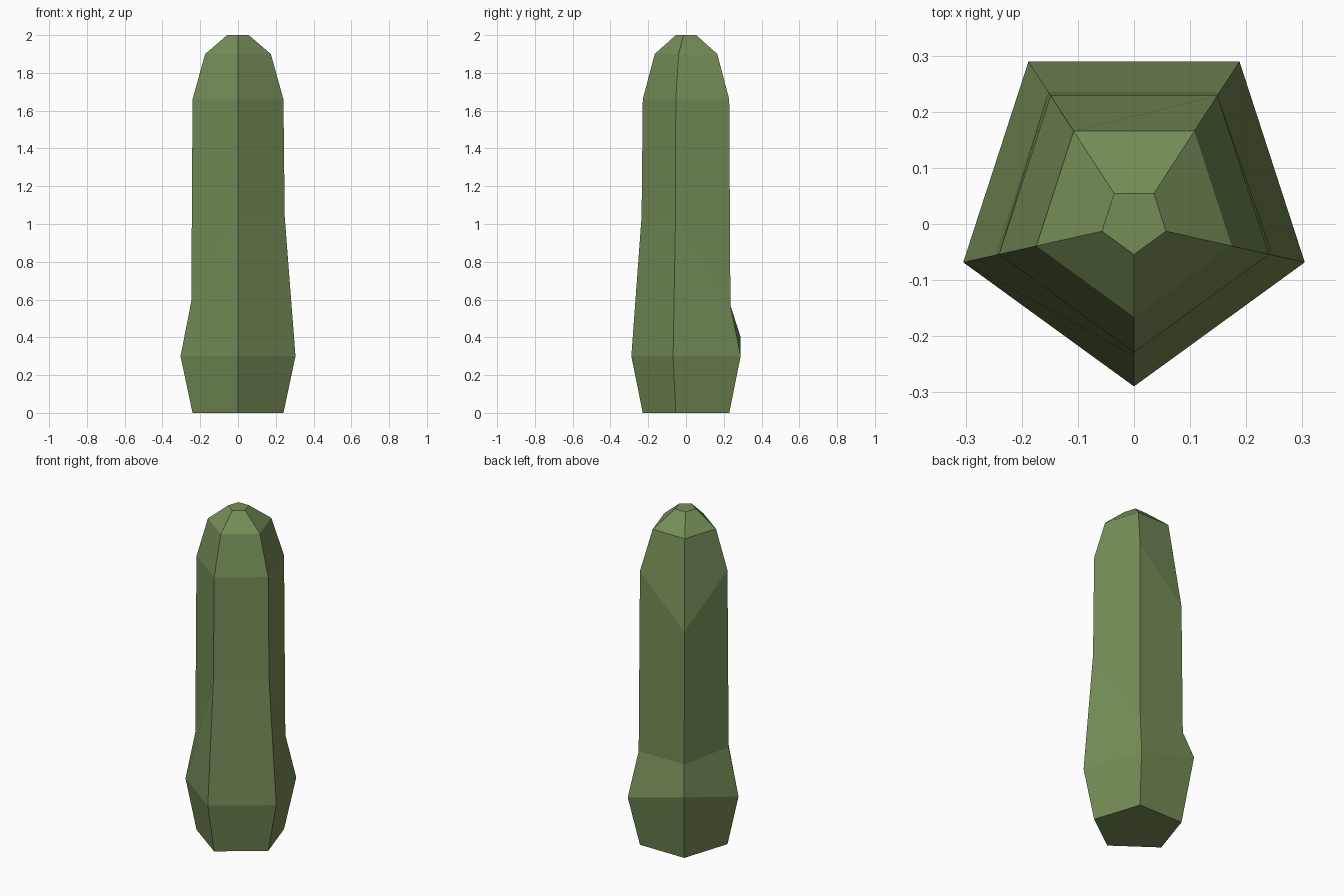
import bpy, bmesh
from math import sin, cos, radians

if "Cube" in bpy.data.objects:
    bpy.data.objects.remove(bpy.data.objects["Cube"])

SIDES = 5
# Rings from bottom to top: radius and the height at each corner
# (corner order: front, right, back right, back left, left)
rings = [
    (0.253, [0.0] * 5),
    (0.320, [0.3, 0.3, 0.3, 0.4, 0.3]),
    (0.260, [1.04, 1.04, 0.57, 0.57, 0.59]),
    (0.253, [1.66, 1.66, 1.66, 1.37, 1.66]),
    (0.183, [1.9] * 5),
    (0.060, [2.0] * 5),
]

# Five-sided cactus column, loft through the rings
bm = bmesh.new()
loops = []
for r, heights in rings:
    loop = []
    for i, z in enumerate(heights):
        a = radians(-90 + 360 / SIDES * i)
        loop.append(bm.verts.new((r * cos(a), r * (sin(a) + 0.0955), z)))
    loops.append(loop)
for low, high in zip(loops, loops[1:]):
    for i in range(SIDES):
        j = (i + 1) % SIDES
        bm.faces.new((low[i], low[j], high[j], high[i]))

# End caps
bm.faces.new(loops[0][::-1])
bm.faces.new(loops[-1])
bmesh.ops.recalc_face_normals(bm, faces=bm.faces)

mesh = bpy.data.meshes.new("cactus_column")
bm.to_mesh(mesh)
bm.free()
obj = bpy.data.objects.new("cactus_column", mesh)
bpy.context.collection.objects.link(obj)

# Green skin
mat = bpy.data.materials.new("cactus_green")
mat.diffuse_color = (0.18, 0.27, 0.095, 1)
mat.use_nodes = True
mat.node_tree.nodes["Principled BSDF"].inputs["Base Color"].default_value = mat.diffuse_color
mesh.materials.append(mat)
